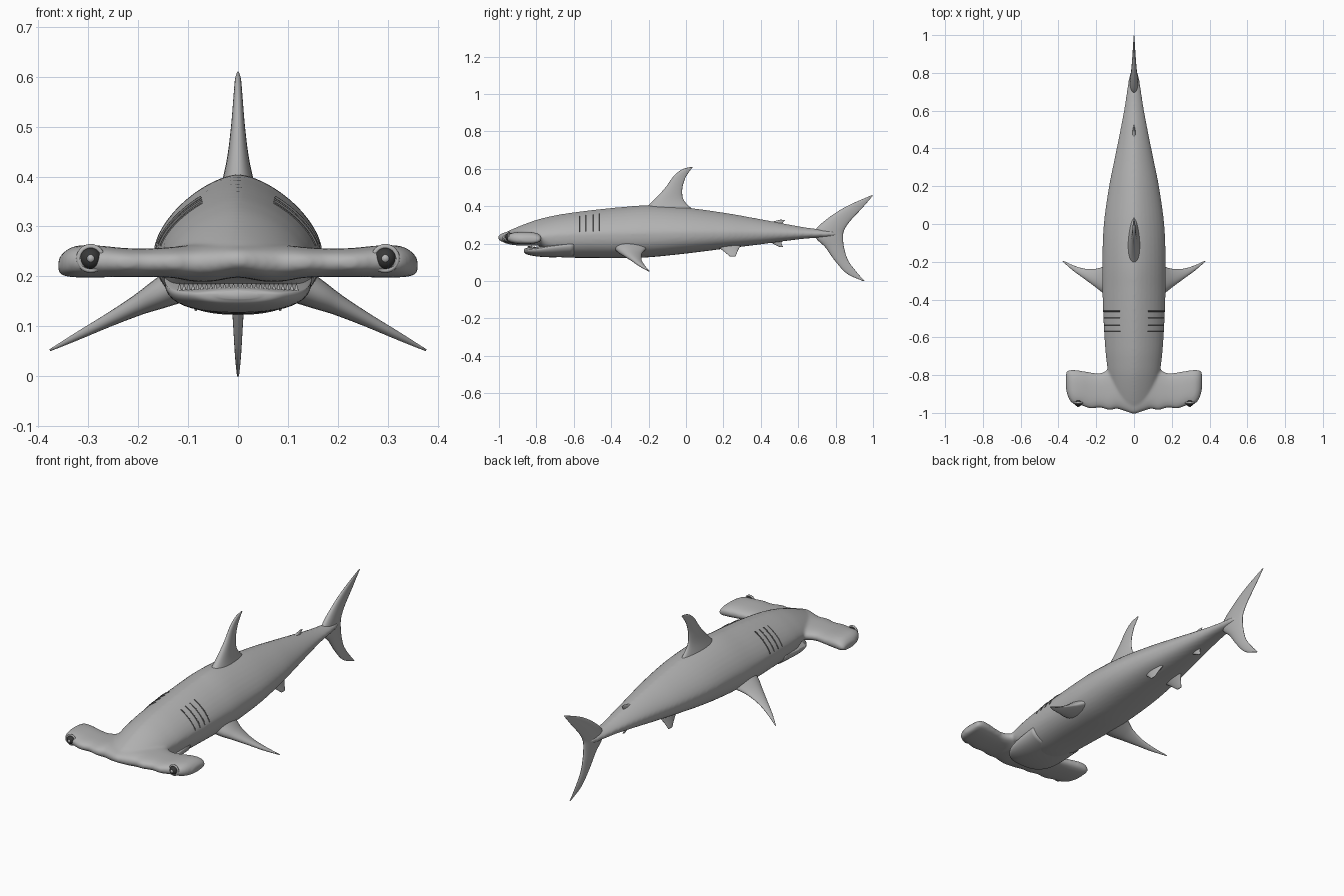
import bpy, bmesh
from math import sin, cos, pi
from mathutils import Vector, Matrix

if "Cube" in bpy.data.objects:
    bpy.data.objects.remove(bpy.data.objects["Cube"])


def material(name, value):
    m = bpy.data.materials.new(name)
    m.use_nodes = True
    color = (value, value, value, 1)
    m.diffuse_color = color
    m.node_tree.nodes["Principled BSDF"].inputs["Base Color"].default_value = color
    return m


SKIN = material("skin grey", 0.45)
DARK = material("charcoal", 0.04)
SLIT = material("gill shade", 0.15)


def spline(rows, steps):
    """Smooth curve through rows of numbers."""
    pts = [Vector(r) for r in rows]
    pts = [2 * pts[0] - pts[1]] + pts + [2 * pts[-1] - pts[-2]]
    out = []
    for a, b, c, d in zip(pts, pts[1:], pts[2:], pts[3:]):
        for i in range(steps):
            t = i / steps
            out.append(0.5 * (2 * b + (c - a) * t + (2 * a - 5 * b + 4 * c - d) * t**2
                              + (3 * b - a - 3 * c + d) * t**3))
    return out + [pts[-2]]


def loft(bm, rings):
    """Skin a list of closed rings and cap both ends."""
    loops = [[bm.verts.new(p) for p in ring] for ring in rings]
    n = len(loops[0])
    faces = [bm.faces.new((a[i], a[(i + 1) % n], b[(i + 1) % n], b[i]))
             for a, b in zip(loops, loops[1:]) for i in range(n)]
    faces += [bm.faces.new(loops[0][::-1]), bm.faces.new(loops[-1])]
    bmesh.ops.recalc_face_normals(bm, faces=faces)


def finish(name, bm, mat):
    me = bpy.data.meshes.new(name)
    bm.to_mesh(me)
    bm.free()
    me.shade_smooth()
    me.materials.append(mat)
    ob = bpy.data.objects.new(name, me)
    bpy.context.scene.collection.objects.link(ob)
    return ob


def power(v, n):
    return (1 if v >= 0 else -1) * abs(v) ** (2 / n)


def body_point(row, a):
    """Cross-section: peaked back, fuller belly."""
    y, low, mid, high, width = row
    n, h = (1.55, high - mid) if sin(a) >= 0 else (2.4, mid - low)
    return Vector((width * power(cos(a), n), y, mid + h * power(sin(a), n)))


def body_rings(rows, count=40):
    return [[body_point(r, 2 * pi * i / count) for i in range(count)] for r in rows]


# Body stations: y, belly z, widest z, back z, half width
body_rows = spline([
    (-0.99, .225, .232, .245, .03), (-0.95, .205, .23, .268, .08),
    (-0.88, .198, .23, .298, .115), (-0.8, .195, .235, .327, .135),
    (-0.73, .14, .24, .345, .145), (-0.65, .126, .245, .36, .153),
    (-0.5, .124, .25, .38, .162), (-0.35, .123, .252, .395, .167),
    (-0.2, .127, .255, .405, .168), (0, .147, .257, .393, .16),
    (.2, .172, .257, .366, .132), (.35, .19, .257, .34, .102),
    (.5, .21, .257, .312, .072), (.62, .225, .256, .29, .05),
    (.71, .232, .255, .278, .037), (.78, .236, .255, .272, .025),
    (.83, .247, .255, .263, .008)], 6)

# Hammer half: x, front y, rear y, bottom z, top z
half = [(0, -1.005, -.72, .198, .268), (.05, -.99, -.72, .19, .267),
        (.09, -.978, -.73, .19, .264), (.13, -.985, -.765, .197, .259),
        (.18, -.972, -.79, .199, .256), (.23, -.977, -.785, .199, .257),
        (.28, -.96, -.777, .198, .262), (.32, -.953, -.772, .198, .262),
        (.345, -.925, -.774, .2, .252), (.36, -.88, -.785, .207, .235)]
hammer_rows = spline([(-r[0],) + r[1:] for r in half[:0:-1]] + half, 4)


def hammer_ring(row, count=32):
    x, front, rear, low, high = row
    ring = []
    for i in range(count):
        a = 2 * pi * i / count
        ring.append(Vector((x, (front + rear) / 2 + (rear - front) / 2 * power(cos(a), 2.5),
                            (low + high) / 2 + (high - low) / 2 * power(sin(a), 2.5))))
    return ring


# Body and hammer fused into one soft skin
bm = bmesh.new()
loft(bm, body_rings(body_rows))
loft(bm, [hammer_ring(r) for r in hammer_rows])
body = finish("body_and_hammer_head", bm, SKIN)
fuse = body.modifiers.new("fuse", "REMESH")
fuse.mode = "VOXEL"
fuse.voxel_size = 0.007
fuse.use_smooth_shade = True
soften = body.modifiers.new("soften", "SMOOTH")
soften.factor = 0.5
soften.iterations = 8

# Lower jaw
bm = bmesh.new()
loft(bm, body_rings(spline([
    (-.866, .155, .165, .172, .04), (-.852, .143, .166, .177, .09),
    (-.8, .132, .172, .183, .13), (-.72, .127, .185, .2, .145),
    (-.6, .13, .2, .22, .148)], 6)))
finish("lower_jaw", bm, SKIN)

# Row of teeth along the jaw
bm = bmesh.new()
for i in range(27):
    x = -.117 + .009 * i
    bmesh.ops.create_cone(bm, segments=6, radius1=.006, radius2=0, depth=.022,
                          matrix=Matrix.Translation((x, -.845 + 2.5 * x * x, .178)))
finish("lower_teeth", bm, SKIN)


def fin(name, rows, origin=(0, 0, 0), span=(0, 0, 1), count=24):
    """Rows: lead y, lead span, trail y, trail span, half thickness."""
    origin, span = Vector(origin), Vector(span).normalized()
    normal = Vector((span.z, 0, -span.x))
    rings = []
    for y1, s1, y2, s2, t in spline(rows, 6):
        ring = []
        for i in range(count):
            a = 2 * pi * i / count
            u = (1 - cos(a)) / 2
            p = origin + span * (s1 + (s2 - s1) * u) + normal * (t * sin(a) * (1.25 - .5 * u))
            p.y += y1 + (y2 - y1) * u
            ring.append(p)
        rings.append(ring)
    bm = bmesh.new()
    loft(bm, rings)
    finish(name, bm, SKIN)


# Fins on the centre line
fin("dorsal_fin", [
    (-.24, .37, .05, .37, .036), (-.17, .435, -.01, .43, .022), (-.11, .5, -.02, .49, .014),
    (-.065, .562, -.004, .55, .009), (-.02, .597, .02, .588, .006), (.025, .61, .036, .608, .002)])
fin("second_dorsal_fin", [
    (.41, .3, .52, .29, .012), (.46, .317, .515, .306, .008), (.505, .328, .53, .327, .002)])
fin("anal_fin", [
    (.41, .235, .53, .23, .012), (.46, .203, .51, .203, .007), (.5, .182, .52, .182, .002)])
fin("tail_fin", [
    (.945, 0, .955, 0, .002), (.86, .04, .915, .045, .006), (.795, .11, .867, .11, .01),
    (.745, .18, .845, .18, .015), (.695, .23, .84, .232, .02), (.695, .277, .845, .27, .02),
    (.765, .34, .877, .32, .014), (.86, .4, .94, .388, .008), (.992, .459, 1, .457, .002)])

# Paired fins, gills and eyes
for side, label in ((1, "left"), (-1, "right")):
    fin(label + "_pectoral_fin", [
        (-.4, 0, -.19, 0, .04), (-.365, .07, -.225, .07, .028), (-.335, .115, -.237, .115, .02),
        (-.292, .18, -.237, .18, .013), (-.25, .245, -.22, .245, .008), (-.2, .311, -.194, .311, .002)],
        (side * .1, 0, .194), (side * .275, 0, -.141))
    fin(label + "_pelvic_fin", [
        (.14, 0, .3, 0, .02), (.19, .035, .28, .035, .01), (.235, .075, .265, .075, .002)],
        (side * .055, 0, .2), (side * .4, 0, -.9))

    for k in range(4):
        y = -.57 + .036 * k
        row = min(body_rows, key=lambda r: abs(r[0] - y)).copy()
        row[0] = y
        curve = bpy.data.curves.new("gill_slit", "CURVE")
        curve.dimensions = "3D"
        curve.bevel_depth = .0028
        curve.bevel_resolution = 2
        path = curve.splines.new("POLY")
        path.points.add(11)
        for i, point in enumerate(path.points):
            p = body_point(row, .18 + .075 * i)
            point.co = (side * p.x, p.y, p.z, 1)
        curve.materials.append(SLIT)
        slit = bpy.data.objects.new(f"{label}_gill_slit_{k + 1}", curve)
        bpy.context.scene.collection.objects.link(slit)

    x, z = side * .295, .236
    bm = bmesh.new()
    bmesh.ops.create_uvsphere(bm, u_segments=24, v_segments=16, radius=.022,
                              matrix=Matrix.Translation((x, -.944, z)))
    finish(label + "_eyeball", bm, DARK)
    bm = bmesh.new()
    bmesh.ops.create_cone(bm, cap_ends=True, segments=16, radius1=.009, radius2=.006, depth=.006,
                          matrix=Matrix.Translation((x, -.9645, z)) @ Matrix.Rotation(pi / 2, 4, "X"))
    finish(label + "_pupil", bm, SKIN)
    bpy.ops.mesh.primitive_torus_add(location=(x, -.947, z), rotation=(pi / 2, 0, 0),
                                     major_radius=.024, minor_radius=.005,
                                     major_segments=32, minor_segments=10)
    lid = bpy.context.object
    lid.name = label + "_eyelid"
    lid.data.materials.append(SKIN)
    lid.data.shade_smooth()
